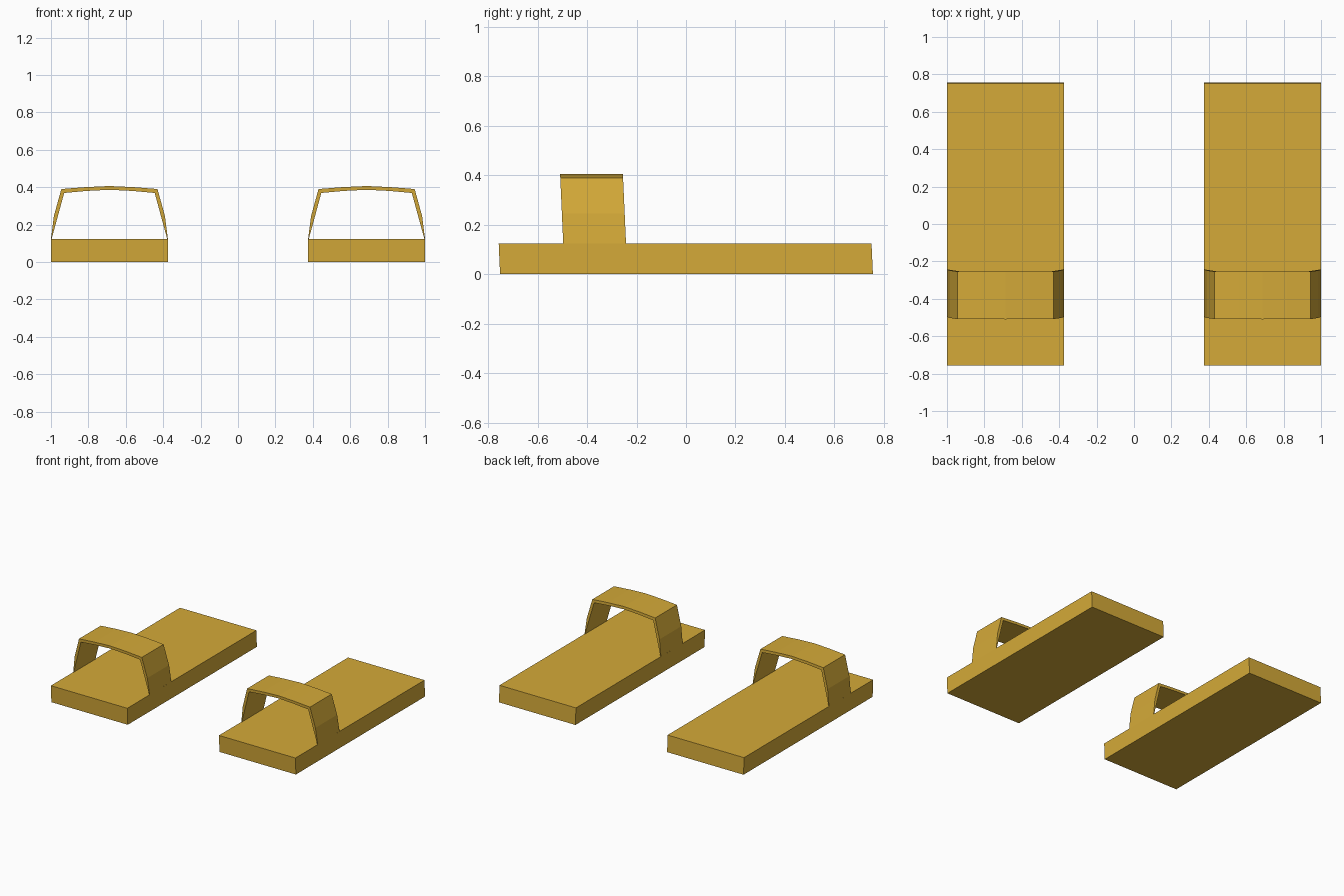
import bpy, bmesh

if "Cube" in bpy.data.objects:
    bpy.data.objects.remove(bpy.data.objects["Cube"])

LEAN = 0.045      # whole model leans slightly forward with height
CX = 0.6875       # centre of each slipper
HALF = 0.3125     # half width

gold = bpy.data.materials.new("golden yellow")
gold.diffuse_color = (0.66, 0.40, 0.04, 1)
gold.use_nodes = True
gold.node_tree.nodes["Principled BSDF"].inputs["Base Color"].default_value = gold.diffuse_color


def extrude_profile(name, profile, y0, y1, cx):
    """Extrude an x/z outline from y0 to y1, leaning with height."""
    bm = bmesh.new()
    rings = [[bm.verts.new((cx + x, y - LEAN * z, z)) for x, z in profile]
             for y in (y0, y1)]
    n = len(profile)
    bm.faces.new(rings[0])
    bm.faces.new(rings[1][::-1])
    for i in range(n):
        j = (i + 1) % n
        bm.faces.new((rings[0][i], rings[1][i], rings[1][j], rings[0][j]))
    bmesh.ops.recalc_face_normals(bm, faces=bm.faces)
    mesh = bpy.data.meshes.new(name)
    bm.to_mesh(mesh)
    bm.free()
    mesh.materials.append(gold)
    obj = bpy.data.objects.new(name, mesh)
    bpy.context.collection.objects.link(obj)
    return obj


def mirrored(half):
    """Complete a half outline that ends on the centre line."""
    return half + [(-x, z) for x, z in half[-2::-1]]


# strap outline: outer edge one way, inner edge back
outer = mirrored([(HALF, 0.123), (0.297, 0.245), (0.257, 0.39),
                  (0.13, 0.40), (0, 0.406)])
inner = mirrored([(0.309, 0.123), (0.242, 0.369), (0.12, 0.380), (0, 0.386)])
strap = outer + inner[::-1]
sole = [(-HALF, 0), (HALF, 0), (HALF, 0.124), (-HALF, 0.124)]

for side, cx in (("left", -CX), ("right", CX)):
    extrude_profile(side + "_sole", sole, -0.752, 0.756, cx)
    extrude_profile(side + "_strap", strap, -0.491, -0.237, cx)
